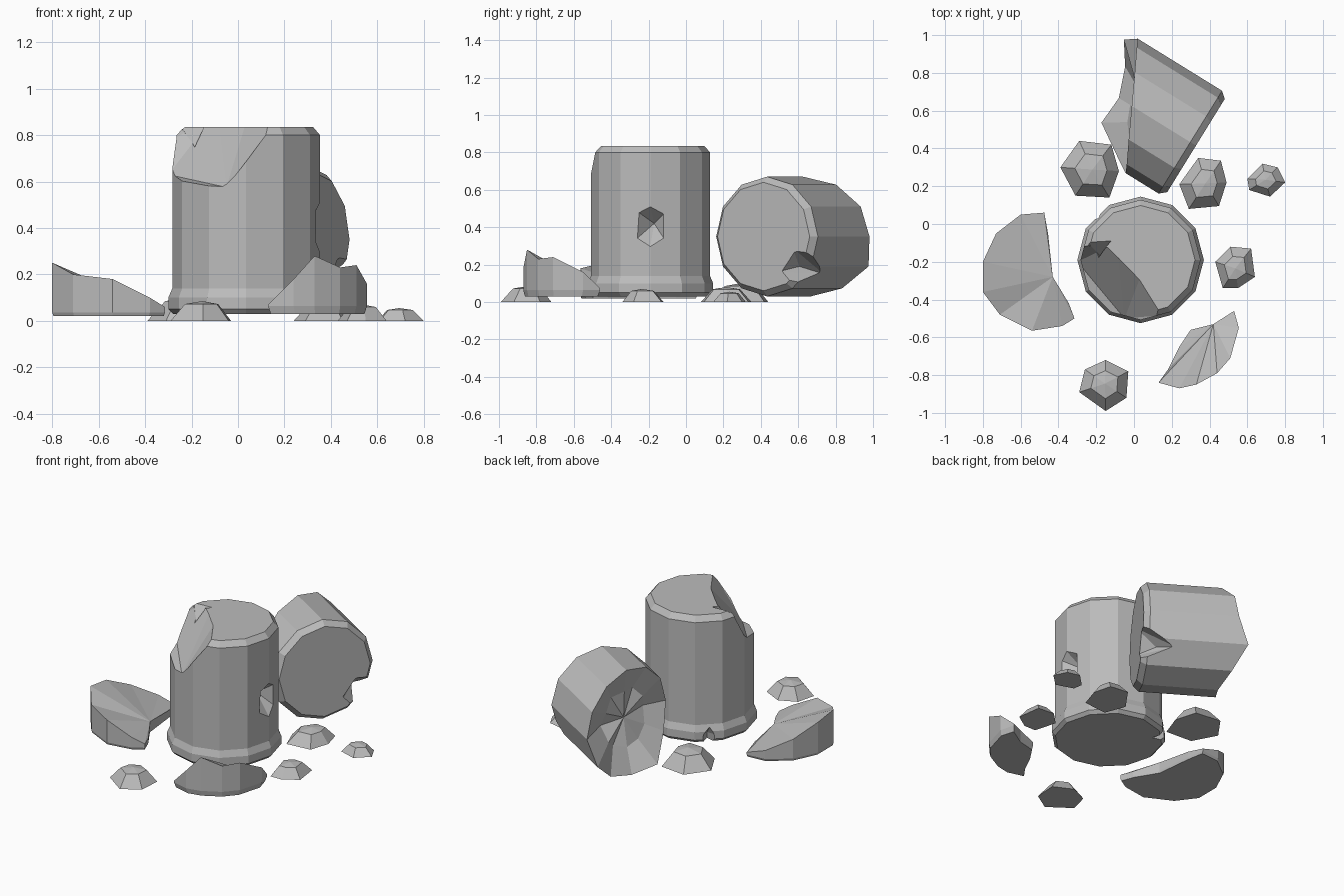
import bpy
import bmesh
from math import sin, cos, pi
from mathutils import Vector

cube = bpy.data.objects.get("Cube")
if cube:
    bpy.data.objects.remove(cube, do_unlink=True)

stone = bpy.data.materials.new("grey_stone")
stone.use_nodes = True
GREY = (0.5, 0.5, 0.5, 1)
stone.diffuse_color = GREY
bsdf = next(n for n in stone.node_tree.nodes if n.type == 'BSDF_PRINCIPLED')
bsdf.inputs["Base Color"].default_value = GREY
bsdf.inputs["Roughness"].default_value = 0.9

SIDES = 12


def finish(bm, name):
    """Turn a bmesh into a flat shaded stone object."""
    bmesh.ops.recalc_face_normals(bm, faces=bm.faces)
    mesh = bpy.data.meshes.new(name)
    bm.to_mesh(mesh)
    bm.free()
    mesh.materials.append(stone)
    obj = bpy.data.objects.new(name, mesh)
    bpy.context.collection.objects.link(obj)
    return obj


def loft(bm, rings):
    """Skin a stack of equally long rings; return their vertices."""
    rows = [[bm.verts.new(p) for p in ring] for ring in rings]
    for low, high in zip(rows, rows[1:]):
        for i in range(len(low)):
            j = (i + 1) % len(low)
            bm.faces.new((low[i], low[j], high[j], high[i]))
    return rows


def fan(bm, row, tip):
    """Close a ring with triangles to a tip vertex."""
    for i in range(len(row)):
        j = (i + 1) % len(row)
        if tip not in (row[i], row[j]):
            bm.faces.new((row[i], row[j], tip))


def chip(obj, points):
    """Carve a faceted convex lump out of an object."""
    bm = bmesh.new()
    for p in points:
        bm.verts.new(p)
    hull = bmesh.ops.convex_hull(bm, input=bm.verts)
    loose = set(hull["geom_interior"]) | set(hull["geom_unused"])
    bmesh.ops.delete(bm, geom=[g for g in loose if isinstance(g, bmesh.types.BMVert)],
                     context='VERTS')
    cutter = finish(bm, "chip_cutter")
    cutter.hide_render = True
    mod = obj.modifiers.new("chip", 'BOOLEAN')
    mod.operation = 'DIFFERENCE'
    mod.solver = 'EXACT'
    mod.object = cutter
    graph = bpy.context.evaluated_depsgraph_get()
    graph.update()
    mesh = bpy.data.meshes.new_from_object(obj.evaluated_get(graph))
    obj.modifiers.clear()
    obj.data = mesh
    bpy.data.objects.remove(cutter, do_unlink=True)


# Standing column drum with a flared foot and a bevelled rim
CX, CY = 0.035, -0.19
profile = [(0.315, 0.03), (0.335, 0.05), (0.335, 0.1), (0.318, 0.14),
           (0.318, 0.8), (0.288, 0.835)]
bm = bmesh.new()
rows = loft(bm, [[(CX + r * cos(2 * pi * k / SIDES), CY + r * sin(2 * pi * k / SIDES), z)
                  for k in range(SIDES)] for r, z in profile])
bm.faces.new(rows[0])
bm.faces.new(rows[-1])
column = finish(bm, "standing_column")

# Large break at the rim, with a small notch beside it
chip(column, [(-0.26, -0.1, 0.9), (-0.09, -0.1, 0.9), (0.03, -0.29, 0.84),
              (0.18, -0.48, 0.88), (-0.05, -0.5, 0.575), (-0.18, -0.42, 0.6),
              (-0.3, -0.2, 0.63), (-0.25, -0.75, 0.57), (-0.45, -0.5, 0.57),
              (-0.5, -0.15, 0.64), (0.1, -0.75, 0.75), (-0.4, -0.6, 1)])
chip(column, [(-0.27, -0.07, 0.87), (-0.1, -0.06, 0.87), (-0.18, -0.17, 0.74),
              (-0.3, -0.3, 0.87)])
# Gouge in the left side
chip(column, [(0.25, -0.17, 0.42), (0.4, -0.31, 0.52), (0.4, -0.2, 0.55),
              (0.4, -0.08, 0.51), (0.4, -0.08, 0.28), (0.4, -0.2, 0.24),
              (0.4, -0.33, 0.28)])
# Nick in the foot at the back
chip(column, [(-0.14, -0.01, 0.0), (-0.15, 0.0, 0.07), (-0.2, 0.04, 0.14),
              (-0.32, 0.05, 0.1), (-0.2, 0.17, 0.1), (-0.34, 0.05, 0.0),
              (-0.2, 0.19, 0.0), (-0.3, 0.15, 0.15)])


# Fallen column drum, lying on its side with one ragged end
def lying(t, v, w):
    """Distance from the sound end, sideways offset, height above the axis."""
    return Vector((0.328, 0.415, 0.35)) + Vector((-0.85, 0.525, 0)) * t \
        + Vector((0.525, 0.85, 0)) * v + Vector((0, 0, w))


def lying_ring(radius, lengths):
    return [lying(t, radius * sin(2 * pi * k / SIDES), radius * cos(2 * pi * k / SIDES))
            for k, t in enumerate(lengths)]


ragged = [0.4, 0.48, 0.54, 0.56, 0.62, 0.54, 0.48, 0.49, 0.31, 0.24, 0.26, 0.32]
inner = [0.36 + (t - 0.42) * 0.5 + 0.02 * (-1) ** k for k, t in enumerate(ragged)]
bm = bmesh.new()
rows = loft(bm, [lying_ring(0.29, [0] * SIDES), lying_ring(0.32, [0.035] * SIDES),
                 lying_ring(0.32, ragged), lying_ring(0.17, inner)])
bm.faces.new(rows[0])
fan(bm, rows[-1], bm.verts.new(lying(0.36, 0, 0)))
fallen = finish(bm, "fallen_column")
# Broken corner on the sound end
chip(fallen, [lying(*p) for p in (
    (-0.03, 0.1, -0.19), (-0.03, 0.2, -0.06), (-0.03, 0.4, -0.08), (-0.03, 0.28, -0.38),
    (0.09, 0.17, -0.16), (0.19, 0.26, -0.2), (0.19, 0.42, -0.3))])


# Curved slabs split off the columns: tall outer wall, thin inner edge
def slab(name, outline, hub, base, step, shrink):
    centre = sum((Vector(p) for p in outline), Vector()) / len(outline)
    foot = [(centre.x + (x - centre.x) * shrink, centre.y + (y - centre.y) * shrink, base)
            for x, y, z in outline]
    bm = bmesh.new()
    rows = loft(bm, [foot, [(x, y, base + step) for x, y, z in outline], outline])
    bm.faces.new(rows[0])
    fan(bm, rows[-1], rows[-1][hub])
    return finish(bm, name)


slab("large_slab", [
    (-0.43, -0.28, 0.09), (-0.455, -0.05, 0.07), (-0.475, 0.06, 0.05), (-0.6, 0.05, 0.09),
    (-0.73, -0.05, 0.16), (-0.8, -0.2, 0.23), (-0.8, -0.36, 0.25), (-0.71, -0.48, 0.2),
    (-0.54, -0.565, 0.18), (-0.38, -0.54, 0.1), (-0.315, -0.5, 0.06),
    (-0.345, -0.42, 0.06)], 0, 0.02, 0.015, 0.98)
slab("small_slab", [
    (0.42, -0.53, 0.1), (0.3, -0.56, 0.08), (0.24, -0.65, 0.08), (0.18, -0.77, 0.08),
    (0.13, -0.84, 0.07), (0.24, -0.87, 0.18), (0.33, -0.85, 0.28), (0.44, -0.79, 0.23),
    (0.51, -0.71, 0.24), (0.555, -0.55, 0.16), (0.53, -0.46, 0.075)], 0, 0.03, 0.033, 0.95)


# Loose rubble stones: low six-sided domes
def rubble(name, height, outline):
    cx = sum(x for x, y in outline) / len(outline)
    cy = sum(y for x, y in outline) / len(outline)
    rings = [[(cx + (x - cx) * s, cy + (y - cy) * s, height * h) for x, y in outline]
             for s, h in ((1, 0), (0.55, 0.85))]
    bm = bmesh.new()
    rows = loft(bm, rings)
    bm.faces.new(rows[0])
    fan(bm, rows[1], bm.verts.new((cx, cy, height)))
    finish(bm, name)


rubble("back_right_rubble", 0.1, [(-0.39, 0.3), (-0.29, 0.44), (-0.12, 0.42),
                                  (-0.08, 0.28), (-0.13, 0.14), (-0.31, 0.15)])
rubble("back_left_rubble", 0.08, [(0.24, 0.21), (0.34, 0.35), (0.46, 0.335),
                                  (0.49, 0.22), (0.45, 0.095), (0.29, 0.08)])
rubble("far_left_rubble", 0.055, [(0.6, 0.24), (0.68, 0.32), (0.76, 0.3),
                                  (0.8, 0.22), (0.72, 0.145), (0.61, 0.18)])
rubble("left_rubble", 0.07, [(0.43, -0.2), (0.51, -0.12), (0.62, -0.13),
                             (0.64, -0.28), (0.55, -0.34), (0.47, -0.34)])
rubble("front_rubble", 0.085, [(-0.29, -0.89), (-0.26, -0.77), (-0.15, -0.72),
                               (-0.03, -0.78), (-0.04, -0.92), (-0.15, -0.99)])
